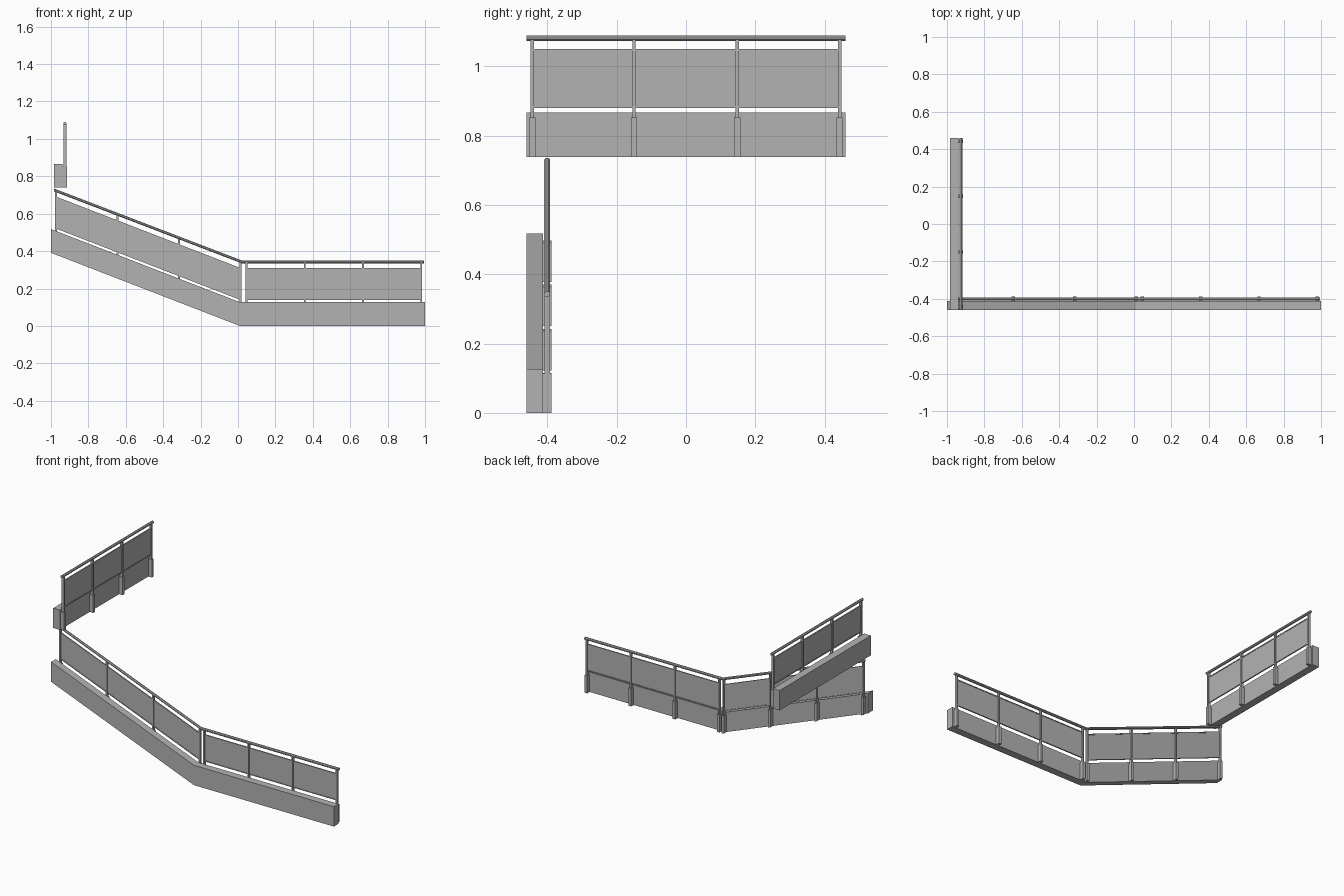
import bpy, bmesh, math

if "Cube" in bpy.data.objects:
    bpy.data.objects.remove(bpy.data.objects["Cube"])

# One flat grey for everything
grey = bpy.data.materials.new("painted grey")
grey.diffuse_color = (0.45, 0.45, 0.45, 1)
grey.use_nodes = True
grey.node_tree.nodes["Principled BSDF"].inputs["Base Color"].default_value = grey.diffuse_color


def sweep(bm, profile, u0, u1, place):
    """Extrude a closed (across, height) profile along a run from u0 to u1."""
    ends = [[bm.verts.new(place(u, v, z)) for v, z in profile] for u in (u0, u1)]
    n = len(profile)
    bm.faces.new(ends[0])
    bm.faces.new(ends[1][::-1])
    for i in range(n):
        j = (i + 1) % n
        bm.faces.new((ends[0][i], ends[1][i], ends[1][j], ends[0][j]))


def rect(v0, v1, z0, z1):
    return [(v0, z0), (v1, z0), (v1, z1), (v0, z1)]


def make(name, pieces, place):
    bm = bmesh.new()
    for profile, u0, u1 in pieces:
        sweep(bm, profile, u0, u1, place)
    bmesh.ops.recalc_face_normals(bm, faces=bm.faces[:])
    mesh = bpy.data.meshes.new(name)
    bm.to_mesh(mesh)
    bm.free()
    mesh.materials.append(grey)
    obj = bpy.data.objects.new(name, mesh)
    bpy.context.collection.objects.link(obj)


C = 0.0125  # railing centre line, measured out from the beam face
RAIL = [(C + 0.0095 * math.cos(math.radians(22.5 + 45 * i)),
         0.3425 + 0.0085 * math.sin(math.radians(22.5 + 45 * i))) for i in range(8)]


def railing(prefix, place, beam, rail, posts):
    # Solid beam carrying the railing
    make(prefix + "_beam", [(rect(-0.047, 0, 0, 0.127), *beam)], place)
    # Brackets on the beam face, and slim posts rising from them
    make(prefix + "_brackets",
         [(rect(0, 0.025, 0, 0.113), p - 0.009, p + 0.009) for p in posts], place)
    make(prefix + "_posts",
         [(rect(C - 0.008, C + 0.008, 0.113, 0.338), p - 0.005, p + 0.005)
          for p in posts], place)
    # Handrail
    make(prefix + "_handrail", [(RAIL, *rail)], place)
    # Infill panels with thin bars above and below
    bays = [(a + 0.005, b - 0.005) for a, b in zip(posts, posts[1:])]
    make(prefix + "_panels",
         [(rect(C - 0.002, C + 0.002, 0.145, 0.307), *b) for b in bays], place)
    make(prefix + "_panel_bars",
         [(rect(C - 0.004, C + 0.004, z, z + 0.006), *b)
          for b in bays for z in (0.140, 0.305)], place)


# Level lower run
railing("lower", lambda u, v, z: (u, -0.413 + v, z),
        (0.01, 1.0), (0.02, 0.995), (0.045, 0.357, 0.668, 0.98))

# Sloping middle run, sheared so that its posts stay upright
railing("sloping",
        lambda u, v, z: (u, -0.413 + v, z + max(0, 0.387 * (0.01 - u))),
        (-1.0, 0.01), (-0.985, 0.02), (-0.974, -0.645, -0.316, 0.013))

# Level upper run, turned a quarter turn
railing("upper", lambda u, v, z: (-0.938 + v, u, 0.739 + z),
        (-0.46, 0.46), (-0.46, 0.46), (-0.443, -0.150, 0.148, 0.443))
